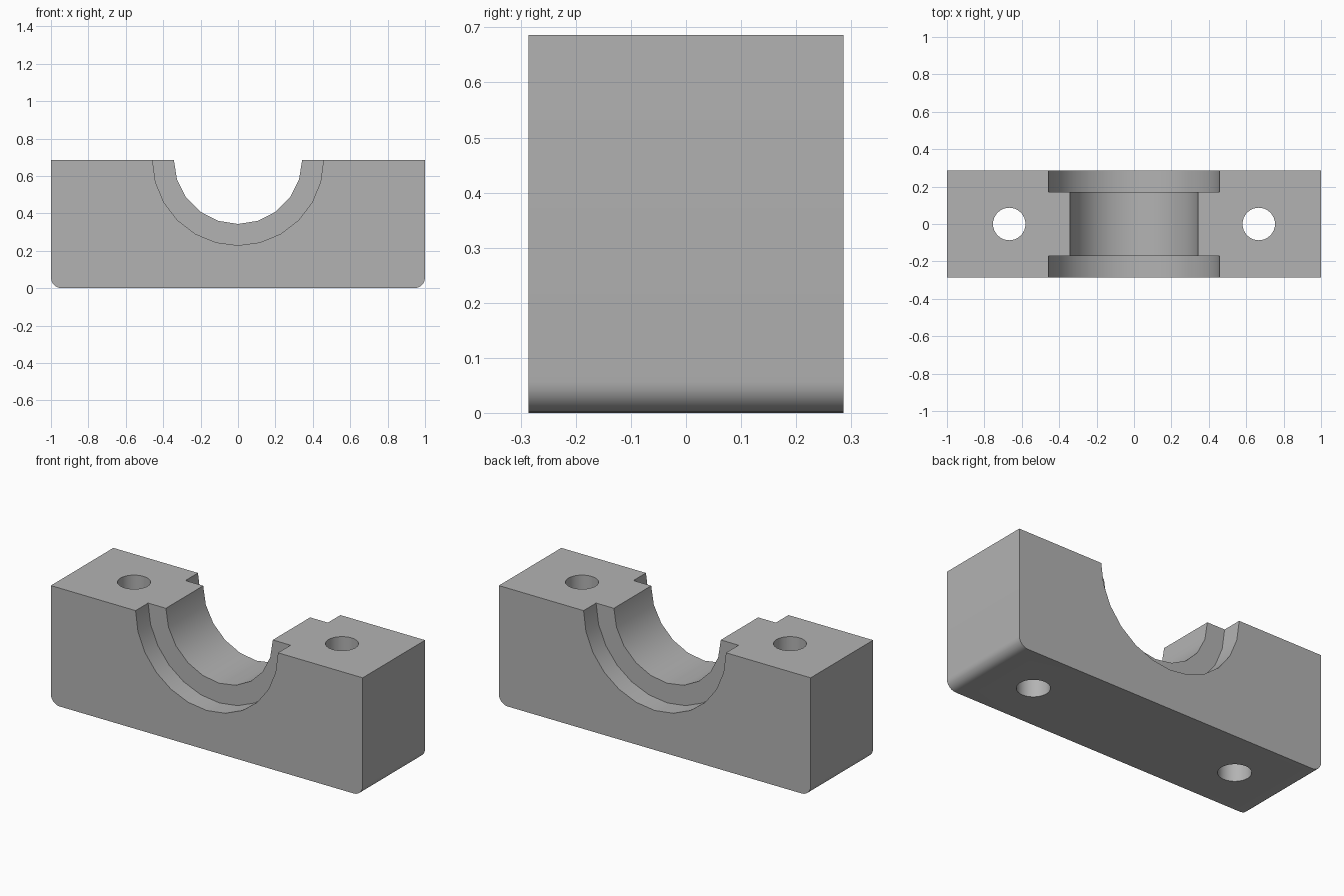
import bpy, bmesh, math
from mathutils import Matrix

old = bpy.data.objects.get("Cube")
if old:
    bpy.data.objects.remove(old, do_unlink=True)

HEIGHT, DEPTH = 0.686, 0.572
BORE_R, RECESS_R, RECESS_DEPTH = 0.343, 0.457, 0.115
HOLE_X, HOLE_R, CORNER_R = 0.667, 0.087, 0.057

grey = bpy.data.materials.new("plain grey")
grey.use_nodes = True
colour = (0.45, 0.45, 0.45, 1)
grey.diffuse_color = colour
grey.node_tree.nodes["Principled BSDF"].inputs["Base Color"].default_value = colour


def add_object(name, bm):
    mesh = bpy.data.meshes.new(name)
    bm.to_mesh(mesh)
    bm.free()
    mesh.materials.append(grey)
    obj = bpy.data.objects.new(name, mesh)
    bpy.context.collection.objects.link(obj)
    return obj


def cylinder(name, radius, length, sides, location, along_y=False):
    bm = bmesh.new()
    turn = Matrix.Rotation(math.pi / 2, 4, "X") if along_y else Matrix()
    # start the ring on the x axis so the half bore ends on a vertex
    bmesh.ops.create_cone(bm, cap_ends=True, segments=sides, radius1=radius,
                          radius2=radius, depth=length,
                          matrix=Matrix.Translation(location) @ turn
                          @ Matrix.Rotation(math.pi / 2, 4, "Z"))
    return add_object(name, bm)


# Block with rounded lower end edges
bm = bmesh.new()
bmesh.ops.create_cube(bm, size=1, matrix=Matrix.Translation((0, 0, HEIGHT / 2))
                      @ Matrix.Diagonal((2, DEPTH, HEIGHT, 1)))
lower_ends = [e for e in bm.edges if all(v.co.z < 0.01 for v in e.verts)
              and abs(e.verts[0].co.x - e.verts[1].co.x) < 0.01]
bmesh.ops.bevel(bm, geom=lower_ends, offset=CORNER_R, segments=6,
                profile=0.5, affect="EDGES")
block = add_object("bearing_block", bm)

# Half-round bore, wider recesses at both faces, and two bolt holes
cutters = [cylinder("bore_cutter", BORE_R, 1, 20, (0, 0, HEIGHT), True)]
for side in (-1, 1):
    y = side * (DEPTH / 2 - RECESS_DEPTH + 0.2)
    cutters.append(cylinder("recess_cutter", RECESS_R, 0.4, 24, (0, y, HEIGHT), True))
    cutters.append(cylinder("bolt_hole_cutter", HOLE_R, 2, 32,
                            (side * HOLE_X, 0, HEIGHT / 2)))

bpy.ops.object.select_all(action="DESELECT")
block.select_set(True)
bpy.context.view_layer.objects.active = block
for cutter in cutters:
    cutter.hide_render = True
    mod = block.modifiers.new("cut", "BOOLEAN")
    mod.operation, mod.solver, mod.object = "DIFFERENCE", "EXACT", cutter
    bpy.ops.object.modifier_apply(modifier=mod.name)
    bpy.data.objects.remove(cutter, do_unlink=True)

# Smooth the curved walls, keep the corners crisp
bpy.ops.object.shade_smooth_by_angle(angle=math.radians(30))
